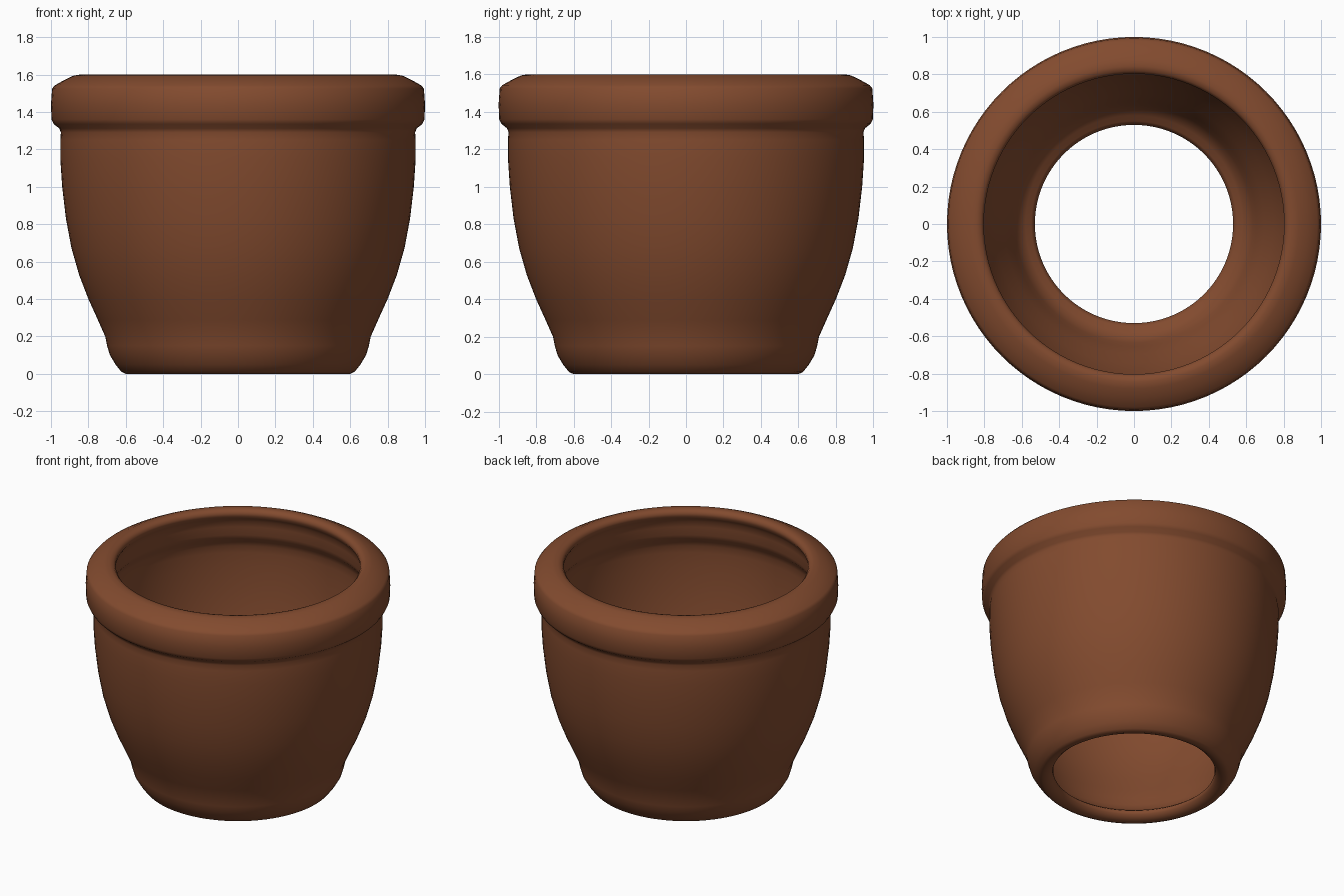
import bpy, bmesh, math

SEGMENTS = 96

# Terracotta colour
clay = bpy.data.materials.new("terracotta")
clay.diffuse_color = (0.225, 0.070, 0.028, 1)

# Outside (radius, height): foot, belly, neck groove, rim, lip
outside = [
    (0.53, 0.055), (0.537, 0.032), (0.56, 0.012), (0.60, 0.0), (0.625, 0.012),
    (0.655, 0.05), (0.685, 0.10), (0.70, 0.15), (0.71, 0.20),
    (0.75, 0.29), (0.80, 0.40), (0.85, 0.53), (0.89, 0.67), (0.92, 0.83),
    (0.94, 1.00), (0.95, 1.15), (0.95, 1.25), (0.947, 1.29), (0.955, 1.312),
    (0.985, 1.335), (0.997, 1.36), (1.0, 1.44), (0.994, 1.525), (0.98, 1.542),
    (0.93, 1.57), (0.88, 1.594), (0.845, 1.60), (0.818, 1.594), (0.803, 1.575),
]
# Inside, from the lip down: rim underside, neck step, wall, sloping floor edge
inside = [
    (0.803, 1.555), (0.818, 1.53), (0.835, 1.505), (0.842, 1.46), (0.845, 1.40),
    (0.855, 1.368), (0.88, 1.335), (0.892, 1.30), (0.894, 1.25), (0.893, 1.15),
    (0.883, 1.00), (0.863, 0.83), (0.833, 0.68), (0.793, 0.54), (0.745, 0.42),
    (0.695, 0.31), (0.655, 0.22), (0.635, 0.16), (0.61, 0.115), (0.58, 0.088),
    (0.55, 0.072),
]


def lathe(name, points, material):
    """Revolve a closed profile around the z axis."""
    bm = bmesh.new()
    rings = []
    for r, z in points:
        rings.append([bm.verts.new((r * math.cos(2 * math.pi * i / SEGMENTS),
                                    r * math.sin(2 * math.pi * i / SEGMENTS), z))
                      for i in range(SEGMENTS)])
    for low, high in zip(rings, rings[1:] + rings[:1]):
        for i in range(SEGMENTS):
            j = (i + 1) % SEGMENTS
            face = bm.faces.new((low[i], low[j], high[j], high[i]))
            face.smooth = True
    mesh = bpy.data.meshes.new(name)
    bm.to_mesh(mesh)
    bm.free()
    mesh.materials.append(material)
    obj = bpy.data.objects.new(name, mesh)
    bpy.context.collection.objects.link(obj)
    return obj


# Open-bottomed pot with a thick rolled rim
lathe("flower_pot", outside + inside, clay)
